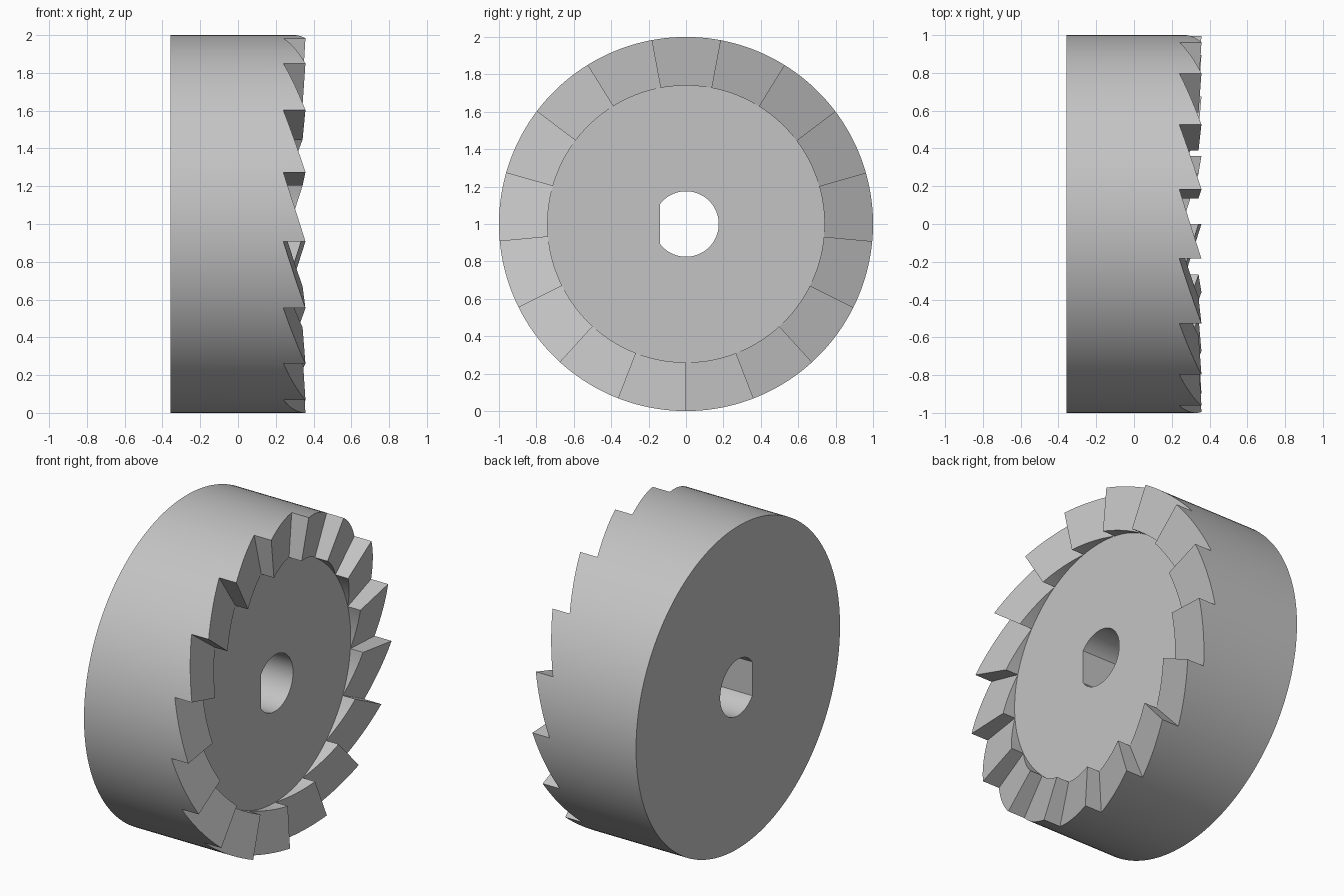
import bpy, bmesh
from math import sin, cos, asin, pi, copysign

if "Cube" in bpy.data.objects:
    bpy.data.objects.remove(bpy.data.objects["Cube"], do_unlink=True)

TEETH, STEPS = 17, 10
N = TEETH * STEPS
HALF = pi / TEETH
BACK, MID, AMP = -0.357, 0.2985, 0.0585   # axial positions of back, pitch plane, tooth
R_IN = 0.74                               # inner radius of the tooth ring
BORE, FLAT = 0.175, 0.14                  # D-shaped bore

steel = bpy.data.materials.new("grey steel")
steel.use_nodes = True
grey = (0.55, 0.55, 0.55, 1)
steel.diffuse_color = grey
steel.node_tree.nodes["Principled BSDF"].inputs["Base Color"].default_value = grey

bm = bmesh.new()


def point(x, r, a):
    return bm.verts.new((x, -r * sin(a), 1 - r * cos(a)))


def ring(x, r):
    return [point(x, r, 2 * pi * i / N) for i in range(N)]


def bore_ring(x):
    """Circle cut by a flat on the -y side, with exact corners."""
    verts, corner = [], asin(FLAT / BORE)
    for i in range(N):
        a = 2 * pi * i / N
        d = a - pi / 2                    # angle away from the flat's middle
        limit = pi / 2 - corner
        if abs(abs(d) - limit) <= pi / N:
            a = pi / 2 + copysign(limit, d)
        r = min(BORE, FLAT / sin(a)) if sin(a) > 0.1 else BORE
        verts.append(point(x, r, a))
    return verts


def face(*verts):
    bm.faces.new(list(dict.fromkeys(verts)))


def bridge(a, b):
    for i in range(N):
        j = (i + 1) % N
        face(a[i], a[j], b[j], b[i])


# Body: back face, rim, recessed disc and bore
back_rim = ring(BACK, 1)
root_rim = ring(MID - AMP, 1)
disc_rim = ring(MID - AMP * R_IN, R_IN)
bore_front = bore_ring(MID - AMP * R_IN)
bore_back = bore_ring(BACK)
loops = [root_rim, back_rim, bore_back, bore_front, disc_rim]
for a, b in zip(loops, loops[1:]):
    bridge(a, b)

# Saw teeth: each slopes from a tall radial wall down to the root
for t in range(TEETH):
    start = t * STEPS

    def crest(r, k):
        phi = HALF * (2 * k / STEPS - 1)
        return point(MID - AMP * r * sin(phi) / sin(HALF), r,
                     2 * pi * (start + k) / N)

    end = (start + STEPS) % N
    outer = [crest(1, k) for k in range(STEPS)] + [root_rim[end]]
    inner = [crest(R_IN, k) for k in range(STEPS)] + [disc_rim[end]]
    face(root_rim[start], outer[0], inner[0], disc_rim[start])
    for k in range(STEPS):
        i, j = start + k, (start + k + 1) % N
        face(outer[k], outer[k + 1], inner[k + 1], inner[k])
        face(root_rim[i], root_rim[j], outer[k + 1], outer[k])
        face(disc_rim[i], disc_rim[j], inner[k + 1], inner[k])

bmesh.ops.recalc_face_normals(bm, faces=bm.faces)
mesh = bpy.data.meshes.new("toothed_wheel")
bm.to_mesh(mesh)
bm.free()
mesh.materials.append(steel)
wheel = bpy.data.objects.new("toothed_wheel", mesh)
bpy.context.collection.objects.link(wheel)

bpy.ops.object.select_all(action='DESELECT')
wheel.select_set(True)
bpy.context.view_layer.objects.active = wheel
bpy.ops.object.shade_smooth_by_angle(angle=0.42)
